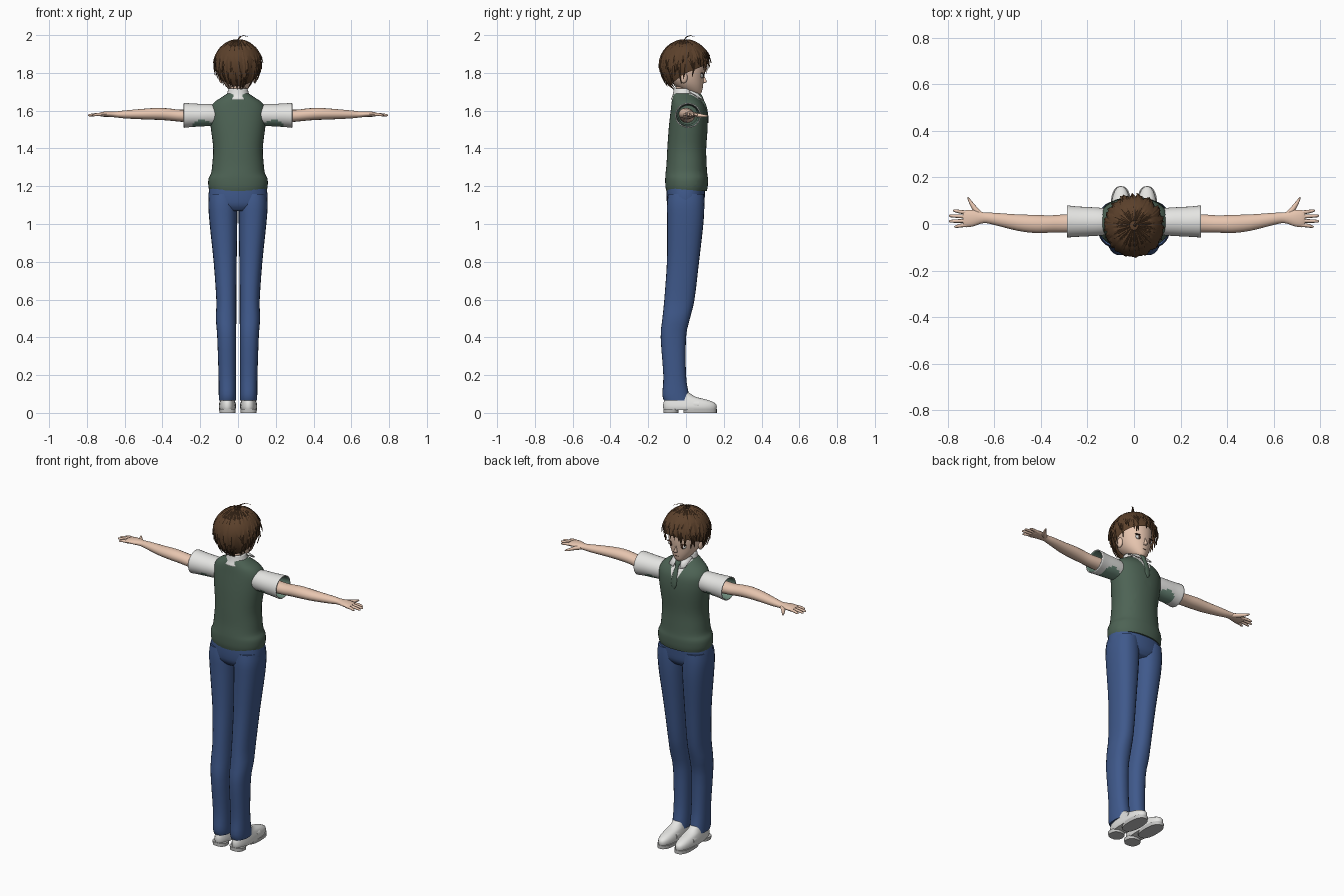
import bpy, bmesh, math, random
from mathutils import Vector

random.seed(4)
if "Cube" in bpy.data.objects:
    bpy.data.objects.remove(bpy.data.objects["Cube"])


def material(name, *rgb):
    m = bpy.data.materials.new(name)
    m.use_nodes = True
    m.diffuse_color = (*rgb, 1)
    m.node_tree.nodes["Principled BSDF"].inputs["Base Color"].default_value = (*rgb, 1)
    return m


SKIN = material("skin", .8, .56, .43)
HAIR = material("brown hair", .105, .052, .024)
VEST = material("green knit", .075, .125, .09)
WHITE = material("white cloth", .78, .78, .76)
LINING = material("sleeve lining", .16, .27, .21)
BLUE = material("blue trousers", .05, .1, .26)
SOLE = material("grey sole", .55, .55, .54)
EYE = material("dark brown", .06, .025, .015)


def finish(name, bm, mats, mirror=False, angle=50, solid=0):
    me = bpy.data.meshes.new(name)
    bm.to_mesh(me)
    bm.free()
    for m in mats:
        me.materials.append(m)
    ob = bpy.data.objects.new(name, me)
    bpy.context.collection.objects.link(ob)
    if angle:
        me.shade_smooth()
        me.set_sharp_from_angle(angle=math.radians(angle))
    if solid:
        mod = ob.modifiers.new("thickness", 'SOLIDIFY')
        mod.thickness, mod.offset, mod.material_offset = solid, -1, len(mats) - 1
    if mirror:
        ob.modifiers.new("mirror", 'MIRROR')
    return ob


def spline(rows, steps):
    # Catmull-Rom through the given sections
    out = []
    for i in range(len(rows) - 1):
        quad = [rows[max(i - 1, 0)], rows[i], rows[i + 1], rows[min(i + 2, len(rows) - 1)]]
        for s in range(steps):
            t = s / steps
            out.append([.5 * (2 * b + (c - a) * t + (2 * a - 5 * b + 4 * c - d) * t * t
                              + (3 * b - a - 3 * c + d) * t ** 3) for a, b, c, d in zip(*quad)])
    return out + [list(rows[-1])]


def loft(rows, axis='z', n=24, steps=3, caps=True, power=2):
    # rows: centre x, y, z, then the two half widths across the axis
    bm = bmesh.new()
    rings = []
    u, v = {'x': (1, 2), 'y': (2, 0), 'z': (0, 1)}[axis]
    for x, y, z, a, b in spline(rows, steps):
        ring = []
        for j in range(n):
            c, s = math.cos(2 * math.pi * j / n), math.sin(2 * math.pi * j / n)
            p = Vector((x, y, z))
            p[u] += max(a, .001) * math.copysign(abs(c) ** (2 / power), c)
            p[v] += max(b, .001) * math.copysign(abs(s) ** (2 / power), s)
            ring.append(bm.verts.new(p))
        rings.append(ring)
    for r, q in zip(rings, rings[1:]):
        for j in range(n):
            bm.faces.new((r[j], r[(j + 1) % n], q[(j + 1) % n], q[j]))
    if caps:
        bm.faces.new(rings[0][::-1])
        bm.faces.new(rings[-1])
    return bm


def ball(name, centre, size, mat, mirror=False):
    bm = bmesh.new()
    bmesh.ops.create_uvsphere(bm, u_segments=16, v_segments=10, radius=1)
    for v in bm.verts:
        v.co = Vector(centre) + v.co * Vector(size)
    return finish(name, bm, [mat], mirror)


# Trousers
finish("trouser_legs", loft([
    (.056, -.047, .065, .045, .07), (.056, -.055, .1, .046, .07), (.057, -.06, .2, .046, .06),
    (.06, -.067, .4, .05, .067), (.063, -.052, .5, .054, .073), (.062, -.035, .6, .053, .08),
    (.068, -.016, .8, .061, .085), (.077, -.004, 1, .073, .096), (.08, -.002, 1.1, .077, .099),
    (.08, 0, 1.16, .072, .095)], power=2.3), [BLUE], True)
finish("trouser_hips", loft([
    (0, -.002, 1.07, .11, .075), (0, -.002, 1.1, .15, .096), (0, -.002, 1.15, .156, .102),
    (0, 0, 1.2, .15, .103)], power=2.3), [BLUE])

# Knitted vest with a cut V neck showing the shirt
bm = loft([
    (0, .003, 1.175, .15, .107), (0, .003, 1.2, .157, .112), (0, .003, 1.24, .156, .113),
    (0, .002, 1.27, .142, .11), (0, .003, 1.32, .136, .106), (0, .004, 1.4, .131, .103),
    (0, .011, 1.5, .143, .103), (0, .014, 1.56, .149, .1), (0, .013, 1.61, .147, .093),
    (0, .005, 1.645, .125, .081), (0, -.005, 1.67, .088, .067), (0, -.012, 1.69, .058, .054)],
    n=40, power=2.2)
for side in (1, -1):
    front = [f for f in bm.faces if f.calc_center_median().y > .02]
    geom = front + list({e for f in front for e in f.edges}) + list({v for f in front for v in f.verts})
    bmesh.ops.bisect_plane(bm, geom=geom, plane_co=(0, 0, 1.555), plane_no=(side, 0, -.42))
for f in bm.faces:
    c = f.calc_center_median()
    f.material_index = int(c.y > .02 and abs(c.x) < .42 * (c.z - 1.555))
finish("vest", bm, [VEST, WHITE])

# Tie, collar and its points
finish("tie", loft([
    (0, .055, 1.695, .014, .012), (0, .07, 1.68, .018, .015), (0, .085, 1.655, .01, .01),
    (0, .1, 1.62, .015, .01), (0, .111, 1.565, .019, .008), (0, .112, 1.535, .004, .006)],
    n=12), [VEST])
finish("collar", loft([(0, -.012, 1.66, .07, .068), (0, -.012, 1.685, .06, .058),
                       (0, -.014, 1.718, .05, .05)], caps=False), [WHITE], solid=.005)
bm = bmesh.new()
bm.faces.new([bm.verts.new(p) for p in (
    (.006, .045, 1.705), (.022, .09, 1.652), (.05, .083, 1.66), (.055, .015, 1.7))])
finish("collar_points", bm, [WHITE], True, solid=.006)

# Short sleeves, lined, with the knit overlapping under the arm
bm = loft([(.1, .01, 1.575, .055, .055), (.15, .01, 1.577, .06, .058), (.2, .01, 1.576, .063, .06),
           (.24, .01, 1.576, .065, .062), (.287, .011, 1.575, .069, .066)],
          'x', n=32, steps=4, caps=False)
for f in bm.faces:
    c = f.calc_center_median()
    f.material_index = int(c.z < 1.555 - .4 * abs(c.x - .19) and c.x < .24)
finish("sleeves", bm, [WHITE, LINING], True, solid=.006)

# Arms, hands, fingers
finish("arms", loft([
    (.2, .005, 1.573, .042, .038), (.3, .002, 1.573, .039, .032), (.36, 0, 1.579, .037, .032),
    (.42, 0, 1.583, .039, .032), (.5, .006, 1.582, .035, .028), (.6, .022, 1.58, .026, .021),
    (.645, .027, 1.58, .023, .016), (.69, .025, 1.582, .035, .014), (.72, .023, 1.581, .037, .012),
    (.735, .023, 1.58, .032, .008)], 'x', n=16), [SKIN], True)
for finger, y0, y1, tip in (("index", .048, .057, .778), ("middle", .031, .035, .795),
                            ("ring", .014, .012, .795), ("little", -.003, -.011, .772)):
    finish(finger + "_fingers", loft([
        (.71, y0, 1.58, .009, .009), (.745, (y0 + y1) / 2, 1.58, .008, .008),
        (tip - .008, y1, 1.576, .006, .006), (tip, y1, 1.575, .001, .001)], 'x', n=8), [SKIN], True)
finish("thumbs", loft([
    (.65, .035, 1.578, .014, .012), (.68, .06, 1.576, .019, .011), (.7, .088, 1.573, .015, .008),
    (.712, .108, 1.572, .008, .005), (.715, .114, 1.572, .001, .001)], 'x', n=10), [SKIN], True)

# Shoes
finish("shoes", loft([
    (.056, .021, .014, .041, .138), (.056, .021, .03, .045, .142), (.056, .018, .05, .043, .138),
    (.056, .002, .068, .039, .115), (.056, -.03, .085, .036, .082), (.056, -.045, .108, .034, .06)],
    power=2.3), [WHITE], True)
finish("shoe_straps", loft([(.056, .04, .044, .038, .044), (.056, .068, .044, .032, .045)],
                           'y', steps=1), [WHITE], True)
for part, y, ry in (("front_soles", .075, .088), ("heels", -.08, .04)):
    finish(part, loft([(.056, y, 0, .042, ry), (.056, y, .02, .044, ry)], steps=1, power=2.4),
           [SOLE], True, 30)

# Neck, head and face
finish("neck", loft([(0, -.014, 1.64, .045, .045), (0, -.012, 1.69, .041, .042),
                     (0, -.01, 1.77, .042, .045)]), [SKIN])
finish("head", loft([
    (0, .058, 1.685, .01, .012), (0, .045, 1.695, .032, .037), (0, .018, 1.73, .064, .072),
    (0, .002, 1.77, .084, .092), (0, -.003, 1.82, .095, .102), (0, -.006, 1.88, .095, .1),
    (0, -.008, 1.93, .07, .075), (0, -.008, 1.953, .025, .025)], n=32), [SKIN])
finish("nose", loft([(0, .085, 1.745, .01, .008), (0, .096, 1.752, .009, .015),
                     (0, .094, 1.77, .005, .009), (0, .092, 1.79, .003, .004)], n=10), [SKIN])
ball("ears", (.089, -.012, 1.775), (.012, .02, .03), SKIN, True)
ball("eye_whites", (.039, .083, 1.785), (.019, .008, .012), WHITE, True)
ball("irises", (.037, .086, 1.785), (.009, .008, .012), EYE, True)
ball("eyelashes", (.041, .085, 1.798), (.022, .009, .003), EYE, True)
ball("mouth", (0, .086, 1.722), (.014, .004, .0015), EYE)


# Hair: an inner cap covered by layers of pointed locks
def scalp(az, phi, grow=1):
    # azimuth is measured from the face, phi down from the crown
    up = .12 if phi < math.pi / 2 else .15
    return Vector((.119 * math.sin(az) * math.sin(phi) * grow,
                   -.006 + .126 * math.cos(az) * math.sin(phi) * grow,
                   1.848 + up * math.cos(phi) * (1 + (grow - 1) * .5)))


def reach(az):
    f = math.cos(az)
    return math.radians(103 + 20 * (1 - f) if f > 0 else 123 - 32 * f)


def lock(bm, path, width, thick):
    # ridge-shaped strand tapering to a point
    last = None
    for i, p in enumerate(path):
        t = i / (len(path) - 1)
        tangent = path[min(i + 1, len(path) - 1)] - path[max(i - 1, 0)]
        out = (p - Vector((0, -.006, 1.83))).normalized()
        side = tangent.cross(out).normalized()
        w = width * (.45 + 1.3 * t if t < .5 else 2.2 * (1 - t)) + .0005
        h = thick * (1 - t * .8)
        ring = [bm.verts.new(q) for q in (p - side * w, p + out * h, p + side * w, p - out * h)]
        if last:
            for j in range(4):
                bm.faces.new((last[j], last[(j + 1) % 4], ring[(j + 1) % 4], ring[j]))
        last = ring
    bm.faces.new(last)


bm = bmesh.new()
grid = [[bm.verts.new(scalp(2 * math.pi * i / 40, max(.02, (reach(2 * math.pi * i / 40) - .22) * j / 12), .97))
         for j in range(13)] for i in range(40)]
for i in range(40):
    for j in range(12):
        k = (i + 1) % 40
        bm.faces.new((grid[i][j], grid[i][j + 1], grid[k][j + 1], grid[k][j]))
bmesh.ops.recalc_face_normals(bm, faces=bm.faces)
finish("hair_cap", bm, [HAIR])

bm = bmesh.new()
for count, fraction, lift, flare, width in ((30, 1, .99, .05, .019), (26, .87, 1.02, .09, .021),
                                            (20, .68, 1.035, .08, .023)):
    for i in range(count):
        az = 2 * math.pi * (i + random.uniform(-.3, .3)) / count
        end = reach(az) * fraction * random.uniform(.93, 1.05)
        twist = random.uniform(-.22, .22)
        path = [scalp(az + twist * t * t, .15 + (end - .15) * t, lift + flare * t ** 3)
                for t in (k / 8 for k in range(9))]
        lock(bm, path, width, .009)
# Loose strand on the crown
lock(bm, [Vector(p) for p in ((0, -.01, 1.955), (.002, -.008, 1.978), (.012, .005, 1.992),
                              (.03, .025, 1.998), (.055, .045, 1.99))], .006, .004)
bmesh.ops.recalc_face_normals(bm, faces=bm.faces)
finish("hair_locks", bm, [HAIR], angle=25)
